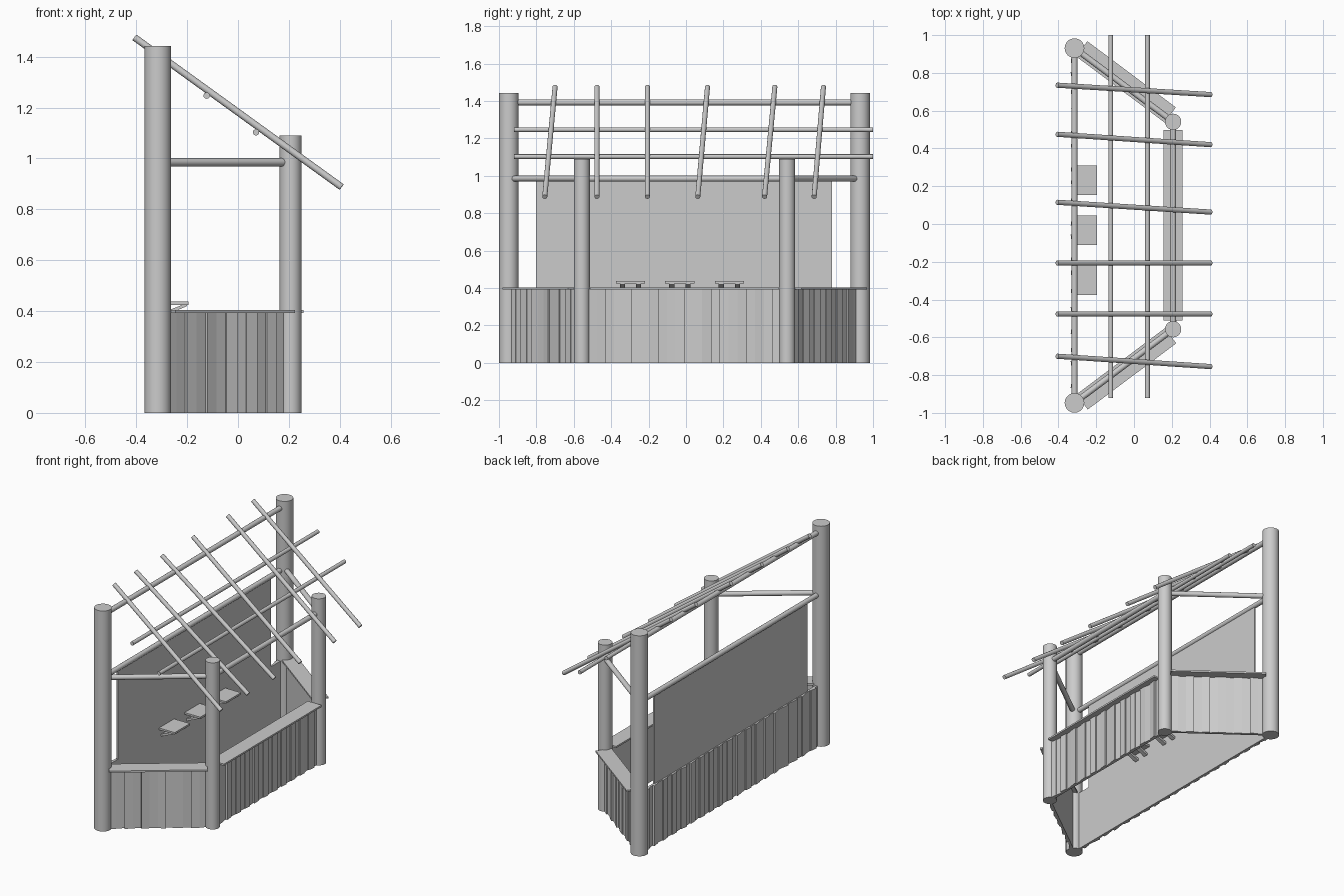
import bpy, bmesh, math, random
from mathutils import Vector, Matrix

if "Cube" in bpy.data.objects:
    bpy.data.objects.remove(bpy.data.objects["Cube"])

random.seed(4)
YN, YP = -0.947, 0.931          # tall post rows
TALL = [Vector((-0.315, YN, 0)), Vector((-0.315, YP, 0))]
SHORT = [Vector((0.207, -0.557, 0)), Vector((0.207, 0.541, 0))]


def finish(name, bm):
    bmesh.ops.recalc_face_normals(bm, faces=bm.faces)
    me = bpy.data.meshes.new(name)
    bm.to_mesh(me)
    bm.free()
    ob = bpy.data.objects.new(name, me)
    bpy.context.collection.objects.link(ob)
    return ob


def rod(name, a, b, r, sides=16):
    a, b = Vector(a), Vector(b)
    d = b - a
    m = Matrix.Translation((a + b) / 2) @ d.to_track_quat('Z', 'Y').to_matrix().to_4x4()
    bm = bmesh.new()
    bmesh.ops.create_cone(bm, cap_ends=True, segments=sides, radius1=r, radius2=r,
                          depth=d.length, matrix=m)
    for f in bm.faces:
        f.smooth = len(f.verts) == 4
    for e in bm.edges:
        e.smooth = all(f.smooth for f in e.link_faces)
    return finish(name, bm)


def prism(bm, pts, z0, z1):
    lo = [bm.verts.new((p[0], p[1], z0)) for p in pts]
    hi = [bm.verts.new((p[0], p[1], z1)) for p in pts]
    n = len(pts)
    bm.faces.new(lo[::-1])
    bm.faces.new(hi)
    for i in range(n):
        j = (i + 1) % n
        bm.faces.new((lo[i], lo[j], hi[j], hi[i]))


def frame(a, b):
    """Point mapper: distance along a-b, and distance outward."""
    d = (b - a).normalized()
    n = Vector((d.y, -d.x, 0))
    return (lambda u, v: a + d * u + n * v), (b - a).length


def plank_wall(name, a, b):
    at, length = frame(a, b)
    bm = bmesh.new()
    count = round((length - 0.06) / 0.048)
    w = (length - 0.06) / count
    for i in range(count):
        u = 0.03 + i * w
        base = 0.010 if i % 2 else 0.017
        tilt = random.uniform(-0.004, 0.004)
        prism(bm, [at(u, -0.006), at(u + w, -0.006),
                   at(u + w, base + tilt), at(u, base - tilt)], 0, 0.395)
    finish(name, bm)


def slab(name, a, b, u0, u1, v0, v1, z0, z1):
    at, _ = frame(a, b)
    bm = bmesh.new()
    prism(bm, [at(u0, v0), at(u1, v0), at(u1, v1), at(u0, v1)], z0, z1)
    finish(name, bm)


# Corner posts
for p in TALL:
    rod("tall_post", p, p + Vector((0, 0, 1.443)), 0.052, 32)
for p in SHORT:
    rod("short_post", p, p + Vector((0, 0, 1.09)), 0.043, 32)

# Plank walls and horizontal beams on the four sides
up = Vector((0, 0, 0.985))
ring = [("left", TALL[0], SHORT[0]), ("front", SHORT[0], SHORT[1]),
        ("right", SHORT[1], TALL[1]), ("back", TALL[1], TALL[0])]
for side, a, b in ring:
    plank_wall(side + "_plank_wall", a, b)
    rod(side + "_beam", a + up, b + up, 0.016)
rod("back_top_beam", TALL[0] + Vector((0, 0, 1.393)), TALL[1] + Vector((0, 0, 1.393)), 0.016)

# Counter tops
slab("left_counter", TALL[0], SHORT[0], 0.035, 0.62, -0.03, 0.07, 0.393, 0.404)
slab("right_counter", SHORT[1], TALL[1], 0.034, 0.619, -0.03, 0.07, 0.393, 0.404)
slab("front_counter", SHORT[0], SHORT[1], 0.045, 1.055, -0.05, 0.05, 0.393, 0.404)

# Back panel
slab("back_panel", TALL[1], TALL[0], 0.15, 1.733, -0.006, 0.004, 0.39, 0.975)

# Small shelves on wedge brackets
for y in (-0.297, -0.033, 0.232):
    bm = bmesh.new()
    prism(bm, [(-0.315, y - 0.078), (-0.195, y - 0.078),
               (-0.195, y + 0.078), (-0.315, y + 0.078)], 0.425, 0.437)
    finish("shelf", bm)
    for s in (-0.043, 0.043):
        bm = bmesh.new()
        prof = [(-0.315, 0.375), (-0.305, 0.375), (-0.2, 0.42), (-0.2, 0.426), (-0.215, 0.426), (-0.315, 0.387)]
        lo = [bm.verts.new((x, y + s - 0.014, z)) for x, z in prof]
        f = bm.faces.new(lo)
        ext = bmesh.ops.extrude_face_region(bm, geom=[f])
        bmesh.ops.translate(bm, vec=(0, 0.028, 0),
                            verts=[v for v in ext["geom"] if isinstance(v, bmesh.types.BMVert)])
        finish("shelf_bracket", bm)

# Roof purlins and slanted rafters
for x, z in ((-0.123, 1.247), (0.071, 1.103)):
    rod("purlin", (x, -0.92, z), (x, 1.0, z), 0.0125)
for y0, y1 in ((0.735, 0.685), (0.475, 0.42), (0.115, 0.063),
               (-0.206, -0.206), (-0.476, -0.476), (-0.70, -0.755)):
    rod("rafter", (-0.407, y0, 1.476), (0.407, y1, 0.888), 0.0135)
